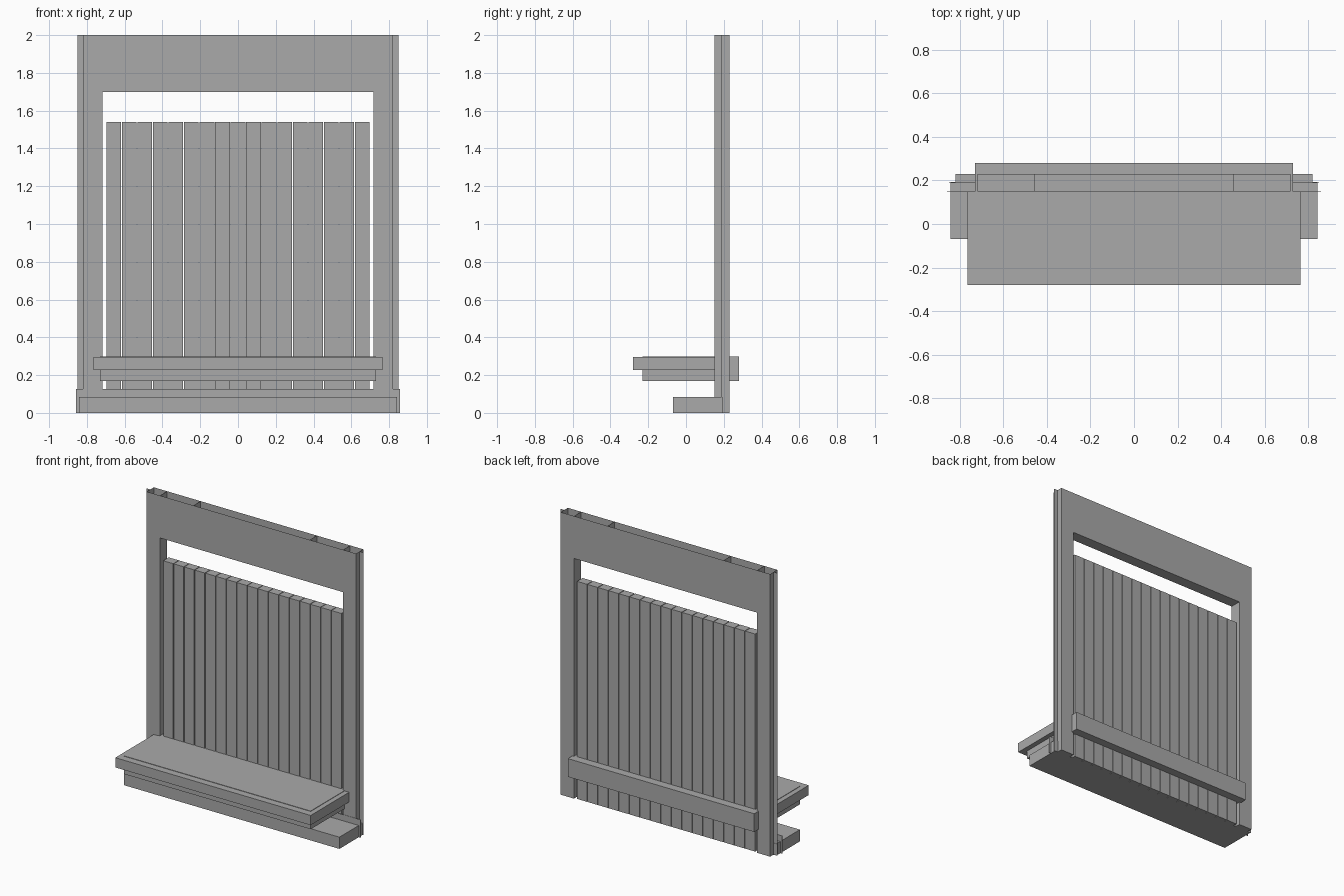
import bpy, bmesh

if "Cube" in bpy.data.objects:
    bpy.data.objects.remove(bpy.data.objects["Cube"])

grey = bpy.data.materials.new("plain grey")
grey.diffuse_color = (0.4, 0.4, 0.4, 1)
grey.use_nodes = True
grey.node_tree.nodes["Principled BSDF"].inputs["Base Color"].default_value = grey.diffuse_color


def finish(name, bm):
    me = bpy.data.meshes.new(name)
    bm.to_mesh(me)
    bm.free()
    me.materials.append(grey)
    ob = bpy.data.objects.new(name, me)
    bpy.context.collection.objects.link(ob)
    return ob


def box(name, x0, x1, y0, y1, z0, z1):
    bm = bmesh.new()
    bmesh.ops.create_cube(bm, size=1)
    for v in bm.verts:
        v.co.x = x0 if v.co.x < 0 else x1
        v.co.y = y0 if v.co.y < 0 else y1
        v.co.z = z0 if v.co.z < 0 else z1
    return finish(name, bm)


FRONT, BACK, MID = 0.15, 0.23, 0.19
OUT, IN, LINTEL = 0.82, 0.717, 1.70

# Hollow door-shaped frame, left open along its top edge
outline = [(-OUT, 0), (-IN, 0), (-IN, LINTEL), (IN, LINTEL),
           (IN, 0), (OUT, 0), (OUT, 2), (-OUT, 2)]
bm = bmesh.new()
f = [bm.verts.new((x, FRONT, z)) for x, z in outline]
b = [bm.verts.new((x, BACK, z)) for x, z in outline]
bm.faces.new(f)
bm.faces.new(b[::-1])
n = len(outline)
for i in range(n):
    if i != 6:  # top edge stays open
        j = (i + 1) % n
        bm.faces.new((f[j], f[i], b[i], b[j]))
finish("frame", bm)

# Ribs inside the header
for i, x in enumerate((-IN, -0.455, 0.455, IN)):
    box(f"header_rib_{i + 1}", x - 0.001, x + 0.001, FRONT, BACK, LINTEL, 1.999)

# Thin fins along both sides
for name, s in (("left_fin", -1), ("right_fin", 1)):
    x0, x1 = sorted((s * OUT, s * 0.85))
    box(name, x0, x1, MID - 0.001, MID + 0.001, 0, 2)

# Vertical slats
PITCH, COUNT = 0.0823, 17
for i in range(COUNT):
    x = (i - (COUNT - 1) / 2) * PITCH
    box(f"slat_{i + 1}", x - 0.039, x + 0.039, 0.16, 0.222, 0, 1.54)

# Seat: core passing through the slats, with a wider board around it
box("seat_core", -0.73, 0.73, -0.23, 0.28, 0.17, 0.299)
box("seat_board", -0.765, 0.765, -0.28, FRONT, 0.227, 0.296)

# Foot slab and thin kick plate
box("foot_slab", -0.843, 0.843, -0.07, 0.193, 0, 0.083)
box("kick_plate", -0.858, 0.858, 0.147, 0.149, 0, 0.127)
